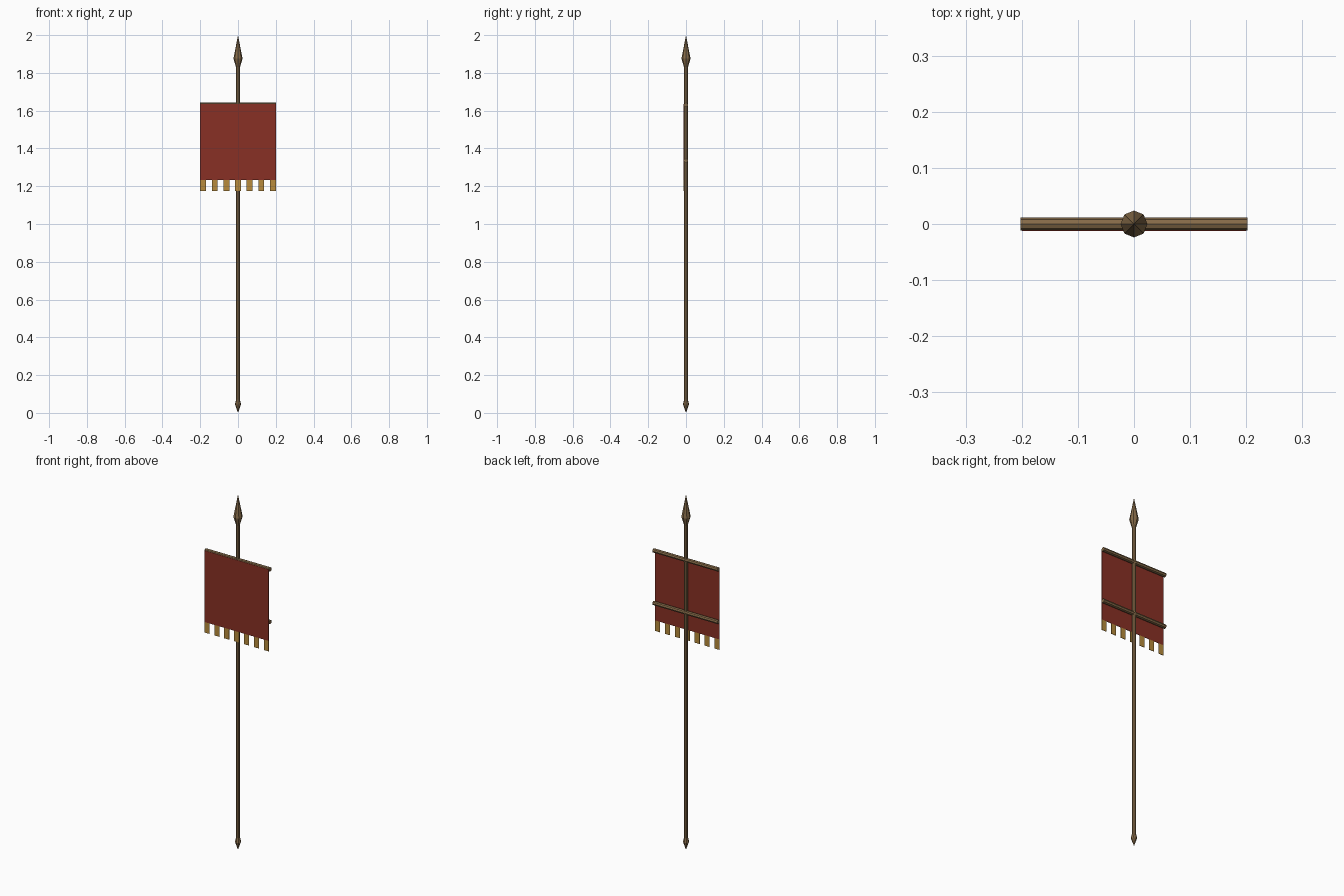
import bpy, bmesh, math
from mathutils import Matrix

if "Cube" in bpy.data.objects:
    bpy.data.objects.remove(bpy.data.objects["Cube"])


def material(name, rgb):
    m = bpy.data.materials.new(name)
    m.diffuse_color = (*rgb, 1)
    m.use_nodes = True
    m.node_tree.nodes["Principled BSDF"].inputs["Base Color"].default_value = m.diffuse_color
    return m


wood = material("brown wood", (0.235, 0.145, 0.065))
red = material("dark red cloth", (0.25, 0.030, 0.018))
gold = material("gold fringe", (0.48, 0.26, 0.045))


def finish(bm, name, mat):
    bmesh.ops.recalc_face_normals(bm, faces=bm.faces)
    me = bpy.data.meshes.new(name)
    bm.to_mesh(me)
    bm.free()
    me.materials.append(mat)
    ob = bpy.data.objects.new(name, me)
    bpy.context.collection.objects.link(ob)
    return ob


def lathe(name, profile, mat, sides=8):
    """Closed eight-sided turned shape from (radius, z) points; radius 0 is a tip."""
    bm = bmesh.new()
    rings = []
    for r, z in profile:
        n = sides if r > 0 else 1
        rings.append([bm.verts.new((r * math.cos(2 * math.pi * i / sides),
                                    r * math.sin(2 * math.pi * i / sides), z))
                      for i in range(n)])
    for a, b in zip(rings, rings[1:]):
        for i in range(sides):
            j = (i + 1) % sides
            quad = [a[i % len(a)], a[j % len(a)], b[j % len(b)], b[i % len(b)]]
            bm.faces.new(list(dict.fromkeys(quad)))
    for ring in (rings[0], rings[-1]):
        if len(ring) > 1:
            bm.faces.new(ring)
    return finish(bm, name, mat)


def box(name, x0, x1, y0, y1, z0, z1, mat):
    bm = bmesh.new()
    bmesh.ops.create_cube(bm, size=1)
    bm.transform(Matrix.Translation(((x0 + x1) / 2, (y0 + y1) / 2, (z0 + z1) / 2))
                 @ Matrix.Diagonal((x1 - x0, y1 - y0, z1 - z0, 1)))
    return finish(bm, name, mat)


# Pole with spearhead above and small pointed butt below
lathe("pole", [(0, 0), (0.016, 0.045), (0.0105, 0.07), (0.0105, 1.83),
               (0.024, 1.875), (0, 2.0)], wood)

# Two crossbars holding the cloth
for name, z in (("upper_crossbar", 1.631), ("lower_crossbar", 1.335)):
    bar = lathe(name, [(0.0115, -0.202), (0.0115, 0.202)], wood)
    bar.data.transform(Matrix.Translation((0, 0, z)) @ Matrix.Rotation(math.pi / 2, 4, 'Y'))

# Cloth hung on the front of the crossbars
Y0, Y1 = -0.0125, -0.0105
box("banner_cloth", -0.2, 0.2, Y0, Y1, 1.233, 1.635, red)

# Seven fringe tabs, with gaps of equal width
w = 0.4 / 13
for i in range(7):
    x = -0.2 + 2 * i * w
    box(f"fringe_tab_{i + 1}", x, x + w, Y0, Y1, 1.174, 1.233, gold)
